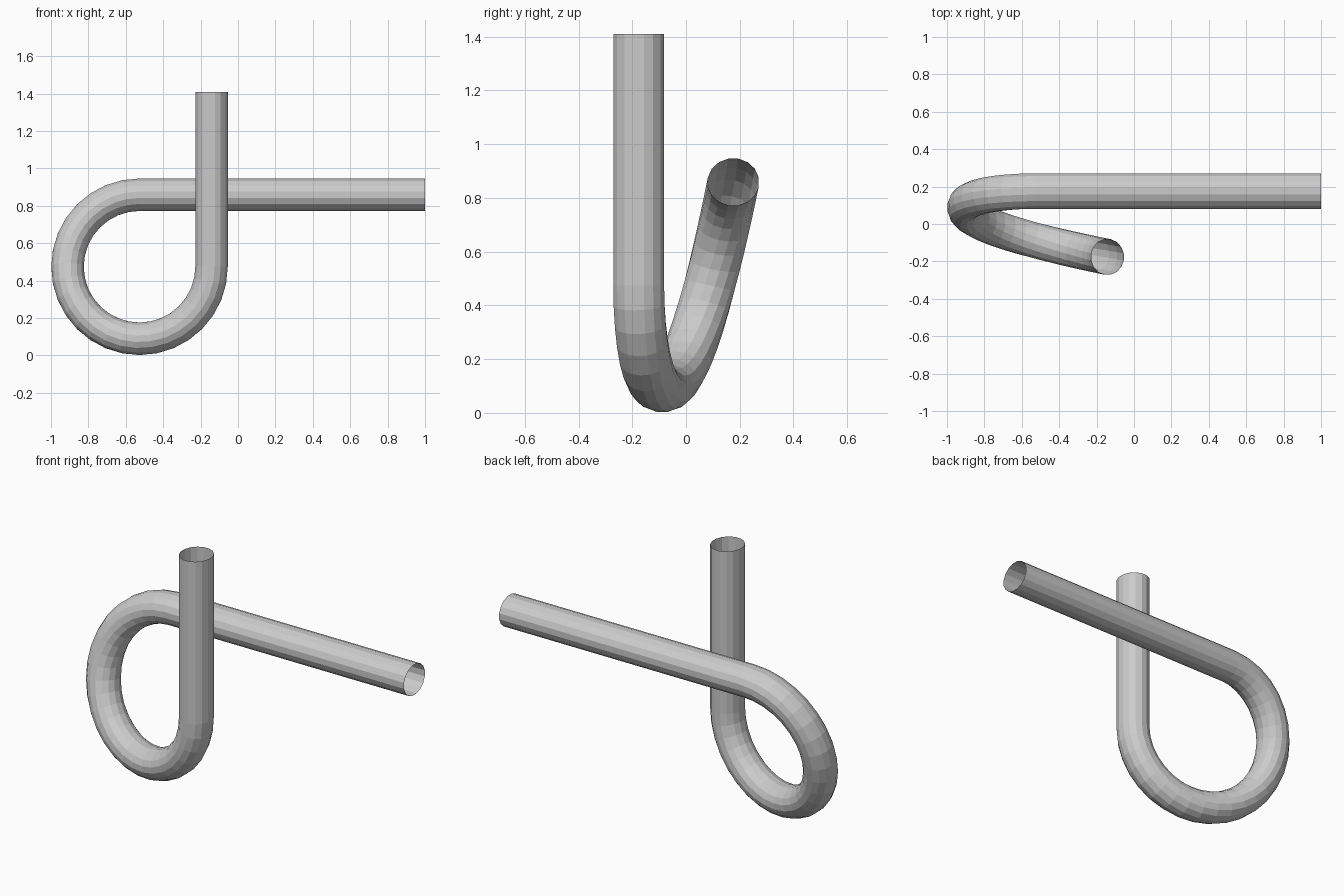
import bpy, bmesh
from math import sin, cos, pi, radians
from mathutils import Vector

if "Cube" in bpy.data.objects:
    bpy.data.objects.remove(bpy.data.objects["Cube"])

SIDES, STEPS = 16, 24
R, TUBE, Y_STRETCH = 0.385, 0.0885, 1.09
CX, CZ, Y_OFF = -0.5265, 0.4745, 0.176


def loop_station(t):
    """Centre, outward normal and binormal at t (0..1) of the 270 degree loop."""
    a = radians(90 + 270 * t)
    n = Vector((cos(a), 0, sin(a)))
    c = Vector((CX, Y_OFF * cos(pi * t), CZ)) + n * R
    da = radians(270)
    tangent = Vector((-sin(a) * R * da, -Y_OFF * pi * sin(pi * t) / Y_STRETCH, cos(a) * R * da)).normalized()
    return c, n, tangent.cross(n)


# Path stations: straight arm, loop, upright arm
stations = [loop_station(i / STEPS) for i in range(STEPS + 1)]
first, last = stations[0], stations[-1]
stations.insert(0, (Vector((1.0, first[0].y, first[0].z)), first[1], first[2]))
stations.append((Vector((last[0].x, last[0].y, 1.41)), last[1], last[2]))

# Sweep an open-ended tube along the stations
bm = bmesh.new()
rings = []
for c, n, b in stations:
    ring = []
    for k in range(SIDES):
        a = 2 * pi * (k + 0.5) / SIDES
        off = (n * cos(a) + b * sin(a)) * TUBE
        off.y *= Y_STRETCH
        ring.append(bm.verts.new(c + off))
    rings.append(ring)
for r0, r1 in zip(rings, rings[1:]):
    for k in range(SIDES):
        j = (k + 1) % SIDES
        bm.faces.new((r0[k], r0[j], r1[j], r1[k]))
bmesh.ops.recalc_face_normals(bm, faces=bm.faces)
mesh = bpy.data.meshes.new("looped_pipe")
bm.to_mesh(mesh)
bm.free()
bpy.context.collection.objects.link(bpy.data.objects.new("looped_pipe", mesh))
